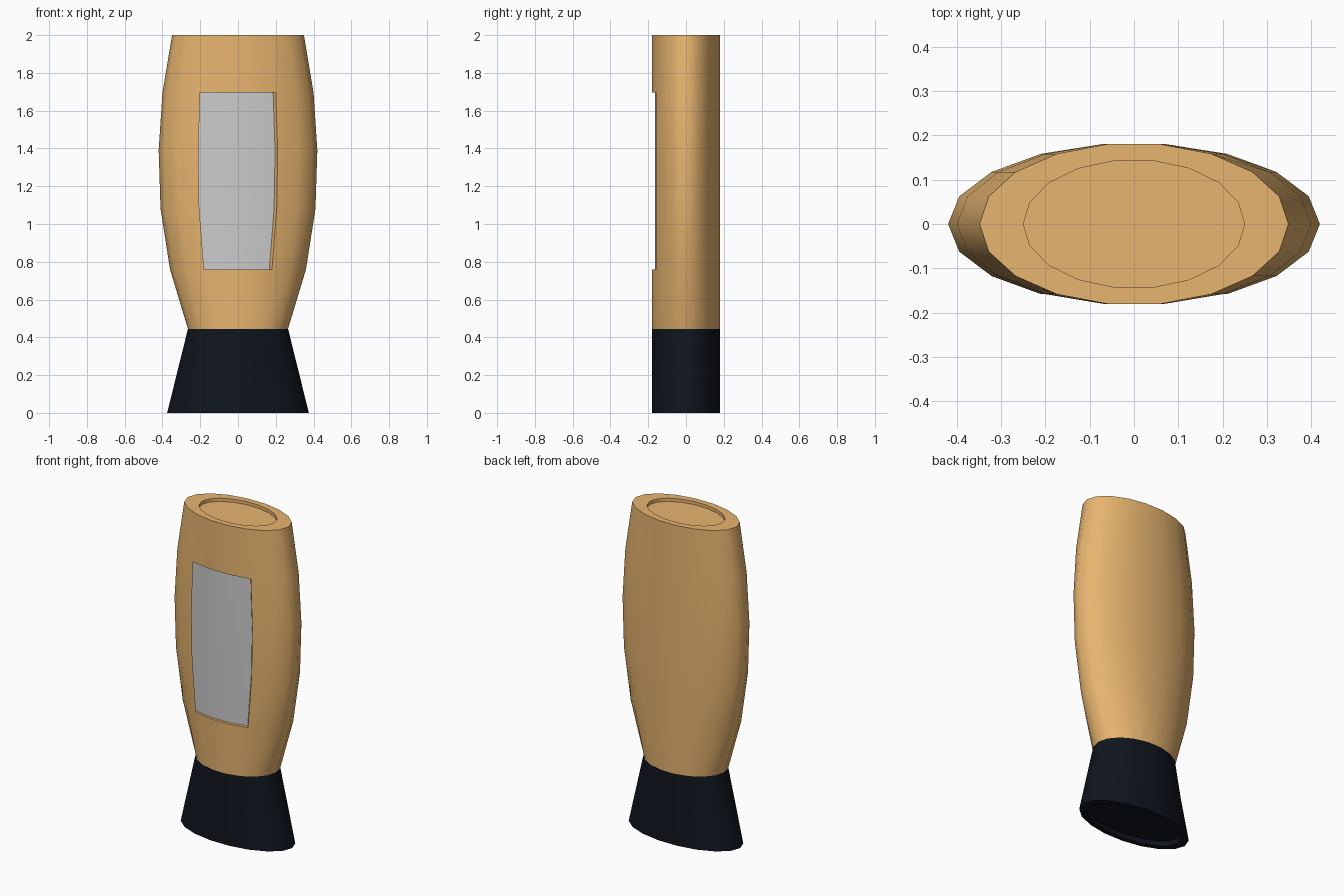
import bpy, bmesh
from math import cos, sin, radians
from mathutils import Vector

if "Cube" in bpy.data.objects:
    bpy.data.objects.remove(bpy.data.objects["Cube"])

SIDES = 18
DEPTH = 0.183


def material(name, color):
    m = bpy.data.materials.new(name)
    m.diffuse_color = (*color, 1)
    m.use_nodes = True
    m.node_tree.nodes["Principled BSDF"].inputs["Base Color"].default_value = m.diffuse_color
    return m


def loft(rings):
    """Bridge a list of elliptical rings (x radius, y radius, z) and cap both ends."""
    bm = bmesh.new()
    loops = []
    for rx, ry, z in rings:
        angles = [radians(360 / SIDES * i) for i in range(SIDES)]
        loops.append([bm.verts.new((rx * cos(a), ry * sin(a), z)) for a in angles])
    for lo, hi in zip(loops, loops[1:]):
        for i in range(SIDES):
            j = (i + 1) % SIDES
            bm.faces.new((lo[i], lo[j], hi[j], hi[i]))
    bm.faces.new(loops[0][::-1])
    bm.faces.new(loops[-1])
    return bm


def finish(bm, name, mat=None):
    mesh = bpy.data.meshes.new(name)
    bm.to_mesh(mesh)
    bm.free()
    obj = bpy.data.objects.new(name, mesh)
    bpy.context.collection.objects.link(obj)
    if mat:
        mesh.materials.append(mat)
    bpy.ops.object.select_all(action='DESELECT')
    obj.select_set(True)
    bpy.context.view_layer.objects.active = obj
    bpy.ops.object.shade_smooth_by_angle(angle=radians(50))
    return obj


tan = material("tan", (0.8, 0.46, 0.16))
black = material("black", (0.005, 0.007, 0.012))

# Flared base with a hollowed underside
finish(loft([(0.265, DEPTH, 0.03), (0.32, 0.155, 0.03), (0.325, 0.155, 0.0),
             (0.375, DEPTH, 0.0), (0.265, DEPTH, 0.445)][1:]), "base", black)

# Bulging body with a shallow recess in the top
body = loft([(0.265, DEPTH, 0.445), (0.36, DEPTH, 0.76), (0.41, DEPTH, 1.08),
             (0.42, DEPTH, 1.39), (0.40, DEPTH, 1.695), (0.349, DEPTH, 2.0),
             (0.25, 0.145, 2.0), (0.25, 0.145, 1.98)])

# Window pushed into the front of the body
window = [f for f in body.faces if len(f.verts) == 4
          and 0.76 < f.calc_center_median().z < 1.695
          and f.calc_center_median().y < -0.16]
pushed = bmesh.ops.extrude_face_region(body, geom=window)["geom"]
shift = Vector((-0.014, 0.017, 0))
for v in pushed:
    if isinstance(v, bmesh.types.BMVert):
        v.co += shift
floor = [f for f in pushed if isinstance(f, bmesh.types.BMFace)]

# Grey panel made from the window floor
panel = bmesh.new()
copies = {v: panel.verts.new(v.co) for f in floor for v in f.verts}
for f in floor:
    panel.faces.new([copies[v] for v in f.verts])
still_there = [f for f in window if f.is_valid]
bmesh.ops.delete(body, geom=still_there + floor, context='FACES')
bmesh.ops.recalc_face_normals(body, faces=body.faces)
for f in panel.faces:
    f.normal_update()
    if f.normal.y > 0:
        f.normal_flip()
finish(body, "body", tan)
finish(panel, "front_panel")
